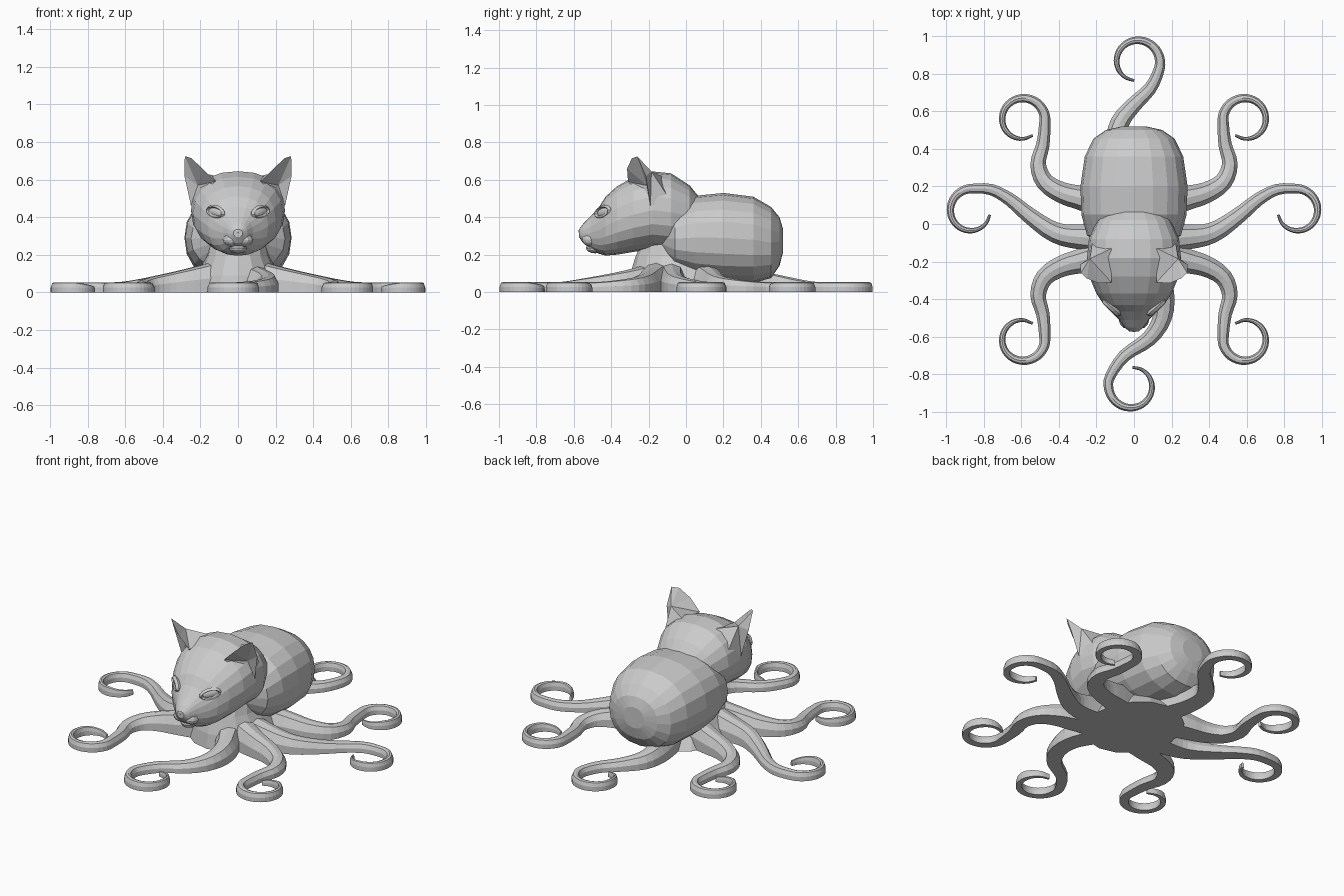
import bpy, bmesh
from math import sin, cos, pi, radians, copysign
from mathutils import Vector, Matrix

if "Cube" in bpy.data.objects:
    bpy.data.objects.remove(bpy.data.objects["Cube"])


def finish(name, bm):
    bmesh.ops.recalc_face_normals(bm, faces=bm.faces)
    mesh = bpy.data.meshes.new(name)
    bm.to_mesh(mesh)
    bm.free()
    obj = bpy.data.objects.new(name, mesh)
    bpy.context.collection.objects.link(obj)


def loft(name, rings, closed=False):
    """Skin a list of equal-length rings, either capped or joined into a loop."""
    bm = bmesh.new()
    loops = [[bm.verts.new(p) for p in ring] for ring in rings]
    n = len(loops[0])
    following = loops[1:] + loops[:1] if closed else loops[1:]
    for a, b in zip(loops, following):
        for i in range(n):
            j = (i + 1) % n
            bm.faces.new((a[i], a[j], b[j], b[i]))
    if not closed:
        bm.faces.new(loops[0])
        bm.faces.new(loops[-1])
    finish(name, bm)


def soft(v):
    return copysign(abs(v) ** 0.88, v)


def slices(stations, sides=20):
    """Rounded sections across y, given as (y, top, bottom, half width)."""
    turns = [2 * pi * i / sides for i in range(sides)]
    return [[(w * soft(cos(a)), y, (top + bot) / 2 + (top - bot) / 2 * soft(sin(a)))
             for a in turns] for y, top, bot, w in stations]


def placed(center, turn, tilt):
    return (Matrix.Translation(center) @ Matrix.Rotation(radians(turn), 4, 'Z')
            @ Matrix.Rotation(radians(tilt), 4, 'Y'))


def ellipsoid(name, center, radii, turn=0, tilt=0):
    bm = bmesh.new()
    bmesh.ops.create_uvsphere(bm, u_segments=12, v_segments=8, radius=1)
    bm.transform(placed(center, turn, tilt) @ Matrix.Diagonal((*radii, 1)))
    finish(name, bm)


# Rounded mantle
loft("body", slices([
    (0.518, 0.34, 0.21, 0.07), (0.5, 0.40, 0.14, 0.15), (0.455, 0.455, 0.075, 0.215),
    (0.36, 0.51, 0.05, 0.262), (0.2, 0.53, 0.05, 0.285), (0.05, 0.515, 0.07, 0.28),
    (-0.06, 0.45, 0.12, 0.25), (-0.13, 0.38, 0.2, 0.15)]))

# Head flowing back into the neck
loft("head", slices([
    (-0.572, 0.335, 0.295, 0.025), (-0.55, 0.365, 0.262, 0.05), (-0.51, 0.405, 0.23, 0.08),
    (-0.465, 0.455, 0.205, 0.125), (-0.43, 0.51, 0.195, 0.16), (-0.37, 0.565, 0.2, 0.2),
    (-0.28, 0.615, 0.215, 0.238), (-0.18, 0.645, 0.23, 0.25), (-0.08, 0.635, 0.22, 0.24),
    (0.02, 0.57, 0.24, 0.195), (0.085, 0.49, 0.28, 0.12)]))

# Chest and flared base under the head
loft("base", [[(rx * cos(k * pi / 8), ry * sin(k * pi / 8) + cy, z) for k in range(16)]
              for z, rx, ry, cy in ((0, 0.27, 0.31, 0), (0.09, 0.22, 0.27, -0.03),
                                    (0.19, 0.17, 0.22, -0.05), (0.3, 0.15, 0.18, -0.04))])


def ear(name, side):
    """Scooped ear: an open rim, a hollow in front and a spine behind."""
    def place(points):
        return [bm.verts.new((side * x, y, z)) for x, y, z in points]

    bm = bmesh.new()
    rim = place([(0.12, -0.31, 0.59), (0.19, -0.315, 0.66), (0.25, -0.29, 0.715),
                 (0.283, -0.26, 0.725), (0.285, -0.215, 0.62), (0.25, -0.19, 0.46)])
    back = place([(0.22, -0.09, 0.5), (0.12, -0.13, 0.62)])
    hollow, spine = place([(0.215, -0.21, 0.57), (0.235, -0.185, 0.645)])
    outline = rim + back
    for a, b in zip(rim, rim[1:] + rim[:1]):
        bm.faces.new((a, b, hollow))
    for a, b in zip(outline, outline[1:] + outline[:1]):
        bm.faces.new((a, b, spine))
    bm.faces.new((rim[0], rim[-1], *back))
    finish(name, bm)


def eyelid(name, center, turn, tilt):
    """Almond-shaped rim round the eye."""
    m = placed(center, turn, tilt)
    rings = []
    for i in range(14):
        a = 2 * pi * i / 14
        rings.append([m @ Vector(((0.055 + 0.01 * cos(b)) * cos(a), 0.016 * sin(b),
                                  (0.028 + 0.01 * cos(b)) * sin(a)))
                      for b in (0, pi / 2, pi, 3 * pi / 2)])
    loft(name, rings, closed=True)


# Paired features of the face
for label, s in (("left", 1), ("right", -1)):
    ear(label + "_ear", s)
    eyelid(label + "_eyelid", (s * 0.118, -0.443, 0.427), s * 42, s * -12)
    ellipsoid(label + "_eye", (s * 0.118, -0.438, 0.427), (0.052, 0.016, 0.026), s * 42, s * -12)
    ellipsoid(label + "_muzzle", (s * 0.034, -0.51, 0.28), (0.046, 0.047, 0.036), s * 25)
ellipsoid("nose", (0, -0.555, 0.325), (0.026, 0.02, 0.017))
ellipsoid("chin", (0, -0.485, 0.237), (0.05, 0.05, 0.03))


def curl(cx, cy, start, end, r0=0.122, r1=0.1, steps=10):
    out = []
    for i in range(steps + 1):
        f = i / steps
        a, r = radians(start + (end - start) * f), r0 + (r1 - r0) * f
        out.append((cx + r * cos(a), cy + r * sin(a)))
    return out


def smooth_path(points, steps=3):
    """Catmull-Rom curve through the points."""
    p = [Vector(q) for q in points]
    p = [2 * p[0] - p[1]] + p + [2 * p[-1] - p[-2]]
    out = []
    for a, b, c, d in zip(p, p[1:], p[2:], p[3:]):
        for i in range(steps):
            t = i / steps
            out.append(0.5 * (2 * b + (c - a) * t + (2 * a - 5 * b + 4 * c - d) * t ** 2
                              + (3 * b - a - 3 * c + d) * t ** 3))
    return out + [p[-2]]


SECTION = ((-1, 0), (-1, 0.5), (-0.6, 0.92), (0, 1), (0.6, 0.92), (1, 0.5), (1, 0))


def tentacle(name, points, sx=1, sy=1, shift=0):
    """Flat-bottomed arm that thins and sinks towards its curled tip."""
    path = smooth_path([(sx * x, sy * y + shift) for x, y in points])
    lengths = [0]
    for a, b in zip(path, path[1:]):
        lengths.append(lengths[-1] + (b - a).length)
    rings = []
    for i, p in enumerate(path):
        t = lengths[i] / lengths[-1]
        d = (path[min(i + 1, len(path) - 1)] - path[max(i - 1, 0)]).normalized()
        half = 0.012 + 0.028 * (1 - t) + 0.055 * (1 - t) ** 2.5
        high = 0.054 + 0.15 * max(0, 1 - 2 * t) ** 1.5
        if t > 0.9:
            half *= 1 - 4 * (t - 0.9)
            high *= 1 - 4 * (t - 0.9)
        rings.append([(p.x - d.y * half * u, p.y + d.x * half * u, high * v)
                      for u, v in SECTION])
    loft(name, rings)


# Eight curling arms, mirrored where they pair up
front_path = [(0, -0.02), (0.1, -0.24), (0.155, -0.37), (0.15, -0.5),
              (0.08, -0.61), (-0.05, -0.7)] + curl(-0.012, -0.862, 155, 448, 0.126)
back_path = [(0, 0.1), (-0.065, 0.3), (-0.09, 0.43), (-0.075, 0.54),
             (0, 0.635), (0.085, 0.72)] + curl(0.015, 0.862, -25, 262, 0.126)
side_path = [(0, -0.08), (0.28, -0.07), (0.42, -0.045), (0.55, 0.04),
             (0.66, 0.13), (0.76, 0.183)] + curl(0.865, 0.07, 90, -168, 0.118)
corner_path = [(0, 0.05), (0.25, 0.13), (0.38, 0.165), (0.475, 0.225),
               (0.51, 0.32), (0.485, 0.42)] + curl(0.593, 0.555, 195, -123)

tentacle("front_tentacle", front_path)
tentacle("back_tentacle", back_path)
for label, s in (("left", 1), ("right", -1)):
    tentacle(label + "_side_tentacle", side_path, s)
    tentacle(label + "_back_tentacle", corner_path, s)
    tentacle(label + "_front_tentacle", corner_path, s, -1, -0.058)
